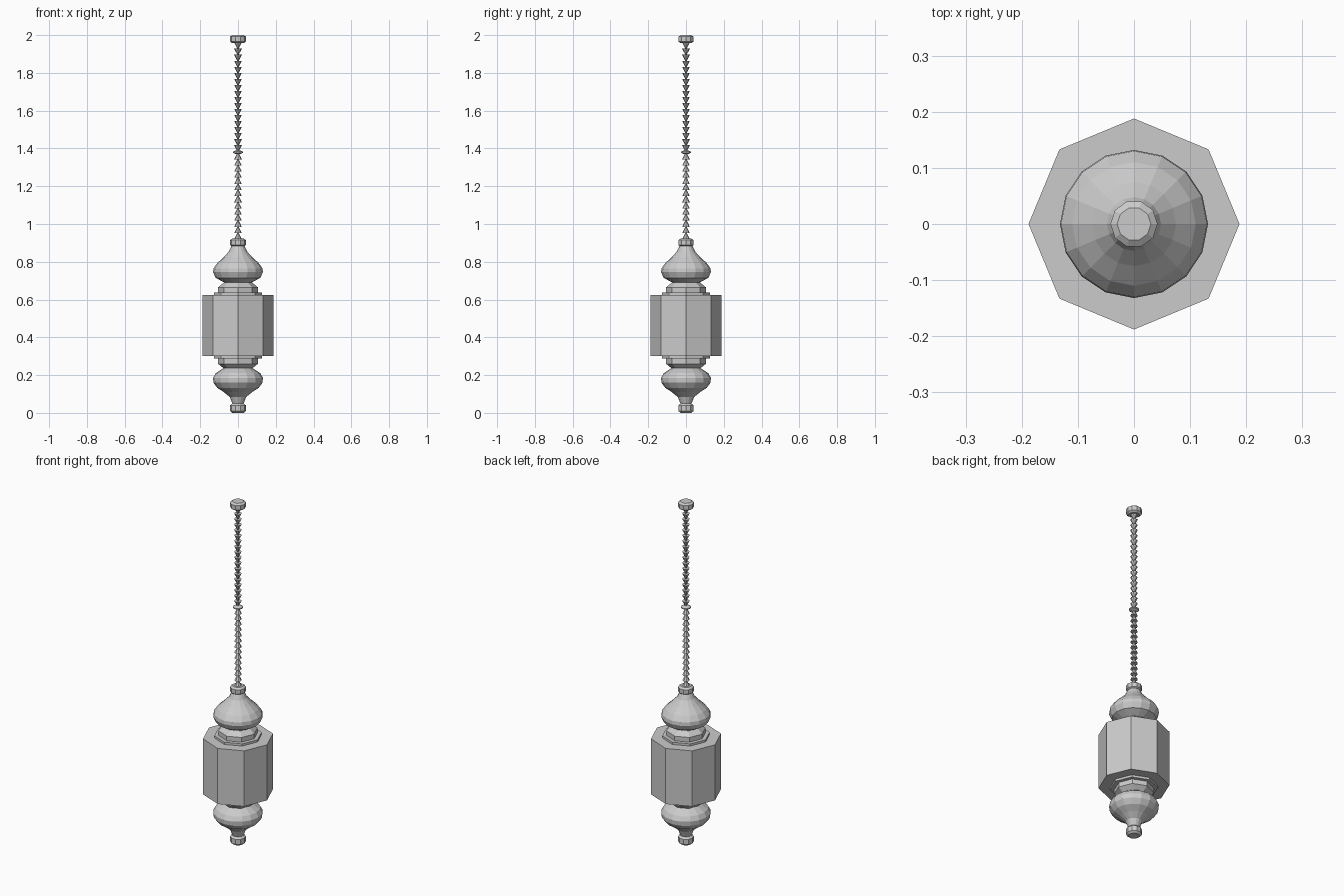
import bpy
from math import cos, sin, tau

cube = bpy.data.objects.get("Cube")
if cube:
    bpy.data.objects.remove(cube)

GREY = (0.6, 0.6, 0.6, 1)
metal = bpy.data.materials.new("plain grey")
metal.use_nodes = True
metal.diffuse_color = GREY
metal.node_tree.nodes["Principled BSDF"].inputs["Base Color"].default_value = GREY


def lathe(name, profile, sides):
    """Spin (radius, height) points around z, with flat end caps."""
    verts = [(r * cos(tau * i / sides), r * sin(tau * i / sides), z)
             for r, z in profile for i in range(sides)]
    faces = [(k * sides + i, k * sides + (i + 1) % sides,
              (k + 1) * sides + (i + 1) % sides, (k + 1) * sides + i)
             for k in range(len(profile) - 1) for i in range(sides)]
    faces.append(tuple(reversed(range(sides))))
    faces.append(tuple(range(len(verts) - sides, len(verts))))
    mesh = bpy.data.meshes.new(name)
    mesh.from_pydata(verts, [], faces)
    mesh.materials.append(metal)
    obj = bpy.data.objects.new(name, mesh)
    bpy.context.collection.objects.link(obj)
    return obj


def knob(name, z, height):
    """Small disc with bevelled rims."""
    lathe(name, [(0.03, z), (0.042, z + 0.2 * height),
                 (0.042, z + 0.8 * height), (0.03, z + height)], 10)


def chain(name, bottom, top, count, pointing_up):
    """Stack of little cones, each seated on the next."""
    step = (top - bottom) / count
    radii = (0.02, 0.004) if pointing_up else (0.004, 0.02)
    profile = []
    for i in range(count):
        z = bottom + i * step
        profile += [(radii[0], z), (radii[1], z + step)]
    lathe(name, profile, 8)


# Lantern body
lathe("lantern_body", [(0.188, 0.30), (0.188, 0.625)], 8)

# Stepped octagonal collars, mirrored above and below the body
collar = [(0.075, 0.235), (0.105, 0.26), (0.105, 0.287),
          (0.127, 0.287), (0.127, 0.302)]
lathe("lower_collar", collar, 8)
lathe("upper_collar", [(r, 0.925 - z) for r, z in reversed(collar)], 8)

# Rounded bulbs
lathe("lower_bulb", [(0.028, 0.045), (0.034, 0.06), (0.044, 0.085),
                     (0.075, 0.11), (0.11, 0.133), (0.13, 0.16),
                     (0.132, 0.185), (0.118, 0.21), (0.08, 0.235),
                     (0.06, 0.243)], 16)
lathe("upper_bulb", [(0.06, 0.685), (0.08, 0.694), (0.118, 0.715),
                     (0.132, 0.745), (0.13, 0.765), (0.11, 0.793),
                     (0.075, 0.825), (0.048, 0.855), (0.036, 0.88),
                     (0.03, 0.89)], 16)

# Knobs
knob("bottom_finial", 0, 0.05)
knob("bulb_cap", 0.88, 0.043)
knob("ceiling_mount", 1.957, 0.043)

# Chain and its middle bead
chain("lower_chain", 0.92, 1.375, 14, True)
chain("upper_chain", 1.385, 1.96, 18, False)
lathe("chain_bead", [(0.012, 1.37), (0.027, 1.377),
                     (0.027, 1.383), (0.012, 1.39)], 10)
